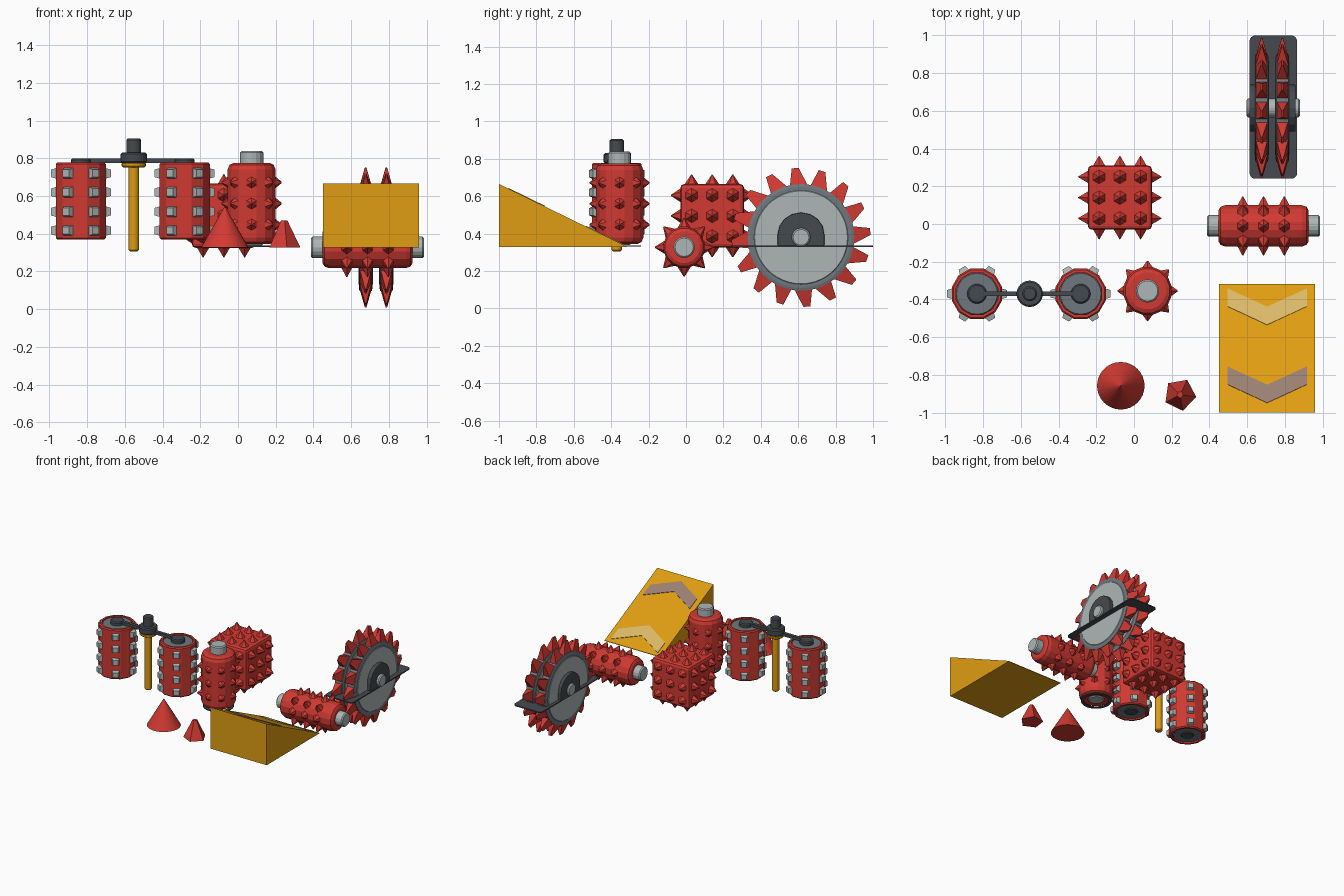
import bpy, bmesh, math
from mathutils import Matrix, Vector

if "Cube" in bpy.data.objects:
    bpy.data.objects.remove(bpy.data.objects["Cube"])

def material(name, c):
    m = bpy.data.materials.new(name)
    m.diffuse_color = (*c, 1)
    m.use_nodes = True
    m.node_tree.nodes["Principled BSDF"].inputs["Base Color"].default_value = m.diffuse_color
    return m

RED = material("red", (0.64, 0.042, 0.032))
AMBER = material("amber", (0.74, 0.34, 0.006))
LIGHT = material("light grey", (0.42, 0.47, 0.47))
MID = material("mid grey", (0.16, 0.19, 0.21))
DARK = material("dark grey", (0.06, 0.068, 0.078))
SAND = material("pale sand", (0.72, 0.49, 0.14))
MAUVE = material("mauve grey", (0.33, 0.22, 0.17))

X, Y, Z = Vector((1, 0, 0)), Vector((0, 1, 0)), Vector((0, 0, 1))

def finish(name, bm, mat, bevel=0):
    bmesh.ops.recalc_face_normals(bm, faces=bm.faces)
    me = bpy.data.meshes.new(name)
    bm.to_mesh(me)
    bm.free()
    me.materials.append(mat)
    ob = bpy.data.objects.new(name, me)
    bpy.context.collection.objects.link(ob)
    if bevel:
        mod = ob.modifiers.new("bevel", 'BEVEL')
        mod.width, mod.segments = bevel, 2
    return ob

def frame(pos, axis):
    return Matrix.Translation(pos) @ Vector(axis).to_track_quat('Z', 'Y').to_matrix().to_4x4()

def spike(bm, pos, axis, r1, r2, h, n=6, spin=0.0):
    """Cone or frustum standing on pos, pointing along axis."""
    m = frame(pos, axis) @ Matrix.Translation((0, 0, h / 2)) @ Matrix.Rotation(spin, 4, 'Z')
    bmesh.ops.create_cone(bm, cap_ends=True, segments=n, radius1=r1, radius2=r2, depth=h, matrix=m)

def lathe(name, profile, mat, pos, axis=Z, n=24, spin=0.0):
    """Closed solid of revolution from (radius, height) points."""
    bm = bmesh.new()
    rings = [[bm.verts.new((r * math.cos(spin + math.tau * i / n),
                            r * math.sin(spin + math.tau * i / n), h)) for i in range(n)]
             for r, h in profile]
    for a, b in zip(rings, rings[1:]):
        for i in range(n):
            j = (i + 1) % n
            bm.faces.new((a[i], a[j], b[j], b[i]))
    bm.faces.new(rings[0])
    bm.faces.new(rings[-1])
    bm.transform(frame(pos, axis))
    return finish(name, bm, mat)

def rod(name, r, a, b, mat, pos, axis=Z, n=24):
    c = min(0.008, (b - a) / 4)
    return lathe(name, [(r - c, a), (r, a + c), (r, b - c), (r - c, b)], mat, pos, axis, n)

def prism(name, pts, offset, mat, bevel=0):
    """Extrude a polygon of 3D points by an offset vector."""
    bm = bmesh.new()
    f = bm.faces.new([bm.verts.new(p) for p in pts])
    res = bmesh.ops.extrude_face_region(bm, geom=[f])
    bmesh.ops.translate(bm, vec=offset, verts=[v for v in res["geom"] if isinstance(v, bmesh.types.BMVert)])
    return finish(name, bm, mat, bevel)

# Spiked rollers
def roller(name, pos, axis, r, half, cap_r, cap_half, rows, tip, low_cap):
    lathe(name + "_body", [(r * .76, -half), (r * .92, -half + .01), (r, -half + .035),
                           (r, half - .035), (r * .92, half - .01), (r * .76, half)],
          RED, pos, axis, 16, math.pi / 16)
    rod(name + "_axle", cap_r, -low_cap, cap_half, LIGHT, pos, axis, 16)
    bm = bmesh.new()
    m = frame(Vector((0, 0, 0)), axis).to_3x3()
    for row in rows:
        for k in range(8):
            a = math.tau * k / 8
            d = m @ Vector((math.cos(a), math.sin(a), 0))
            spike(bm, Vector(pos) + axis * row + d * (r - .012), d, .038, .003, tip + .012)
    finish(name + "_spikes", bm, RED)

roller("lying_roller", (0.687, -0.01, 0.327), X, .112, .238, .057, .3, (-.11, 0, .11), .044, .3)
roller("standing_roller", (0.072, -0.355, 0.56), Z, .13, .215, .062, .278, (-.112, 0, .112), .03, .222)

# Thin ring under the standing roller
bm = bmesh.new()
rings = [[bm.verts.new((.072 + r * math.cos(math.tau * i / 32), -.355 + r * math.sin(math.tau * i / 32), h))
          for i in range(32)] for r, h in ((.115, .33), (.115, .337), (.092, .337), (.092, .33))]
for k in range(4):
    a, b = rings[k], rings[(k + 1) % 4]
    for i in range(32):
        j = (i + 1) % 32
        bm.faces.new((a[i], a[j], b[j], b[i]))
finish("floor_ring", bm, DARK)

# Spiked cube
centre = Vector((-.075, .14, .495))
bm = bmesh.new()
bmesh.ops.create_cube(bm, size=.34, matrix=Matrix.Translation(centre))
finish("spiked_cube", bm, RED, .02)
bm = bmesh.new()
for d, u, v in ((X, Y, Z), (Y, Z, X), (Z, X, Y)):
    for s in (-1, 1):
        for i in (-1, 0, 1):
            for j in (-1, 0, 1):
                spike(bm, centre + d * s * .165 + (u * i + v * j) * .11, d * s, .04, .002, .056)
finish("cube_spikes", bm, RED)

# Floor spikes
bm = bmesh.new()
spike(bm, Vector((-.07, -.858, .328)), Z, .126, .002, .215, 32)
finish("round_floor_spike", bm, RED)
bm = bmesh.new()
spike(bm, Vector((.244, -.905, .328)), Z, .087, .018, .143, 5, math.radians(10))
finish("five_sided_floor_spike", bm, RED)

# Ramp with two chevron plates
RX0, RX1, RY0, RY1, RZ0, RZ1 = .452, .96, -1.0, -.318, .328, .665
prism("ramp", [(RX0, RY0, RZ0), (RX0, RY1, RZ0), (RX0, RY1, RZ0 + .004), (RX0, RY0, RZ1)],
      (RX1 - RX0, 0, 0), AMBER)

def chevron(name, y, mat):
    pts = []
    for x, dy in ((.495, 0), (.706, -.097), (.918, 0), (.918, -.095), (.706, -.193), (.495, -.095)):
        t = (y + dy - RY0) / (RY1 - RY0)
        pts.append((x, y + dy, RZ1 + (RZ0 + .004 - RZ1) * t - .002))
    prism(name, pts, (0, .002, .005), mat)

chevron("low_chevron", -.343, SAND)
chevron("high_chevron", -.757, MAUVE)

# Twin swinging drums
DY = -.37
for side, x in (("left", -.833), ("right", -.283)):
    p = (x, DY, 0)
    # Hollow-ended shell with recessed end discs
    lathe(side + "_drum", [(.115, .385), (.115, .37), (.13, .37), (.138, .378), (.138, .769),
                           (.13, .777), (.115, .777), (.115, .762)], RED, p, Z, 12, math.pi / 12)
    rod(side + "_drum_disc", .116, .378, .77, MID, p)
    rod(side + "_drum_hub", .052, .372, .80, DARK, p)
    bm = bmesh.new()
    for k in range(6):
        a = math.tau * k / 6
        d = Vector((math.cos(a), math.sin(a), 0))
        for z in (.72, .62, .517, .417):
            spike(bm, Vector((x, DY, z)) + d * .125, d, .042, .028, .034, 4, math.pi / 4)
    finish(side + "_drum_studs", bm, LIGHT)
bm = bmesh.new()
bmesh.ops.create_cube(bm, size=1, matrix=Matrix.Translation((-.558, DY, .788)) @ Matrix.Diagonal((.55, .026, .024, 1)))
finish("drum_arm", bm, DARK)
post = (-.553, DY, 0)
rod("post", .027, .305, .76, AMBER, post, n=16)
rod("post_collar", .064, .752, .778, AMBER, post)
rod("post_clamp", .07, .775, .83, DARK, post)
rod("post_cap", .039, .82, .905, DARK, post)

# Twin saw blades
CY, CZ = .615, .38
for side, x in (("left", .677), ("right", .787)):
    c = (x, CY, CZ)
    lathe(side + "_blade_rim", [(.27, -.036), (.285, -.032), (.285, .032), (.27, .036)], MID, c, X, 48)
    rod(side + "_blade_disc", .256, -.039, .039, LIGHT, c, X, 48)
    # Slanted teeth tapering to a thin outer edge
    bm = bmesh.new()
    for k in range(16):
        a = math.tau * k / 16 + math.radians(2)
        pts = []
        for r, da, w in ((.27, -.19, .034), (.27, .19, .034), (.372, .10, .004), (.372, .0, .004)):
            for s in (-1, 1):
                pts.append(bm.verts.new((x + s * w, CY + r * math.cos(a + da), CZ + r * math.sin(a + da))))
        n = [pts[i] for i in range(8)]
        for q in ((0, 2, 4, 6), (1, 3, 5, 7), (0, 1, 3, 2), (2, 3, 5, 4), (4, 5, 7, 6), (6, 7, 1, 0)):
            bm.faces.new([n[i] for i in q])
    finish(side + "_blade_teeth", bm, RED)
rod("blade_axle", .05, -.135, .148, LIGHT, (.732, CY, CZ), X)

# Base plate with rounded corners, and arched bearing blocks
corner = []
for cx, cy, a0 in ((.835, .97, 0), (.643, .97, 90), (.643, .27, 180), (.835, .27, 270)):
    for k in range(5):
        a = math.radians(a0 + 22.5 * k)
        corner.append((cx + .03 * math.cos(a), cy + .03 * math.sin(a), .328))
prism("saw_base_plate", corner, (0, 0, .009), DARK)
for side, x0 in (("left", .612), ("right", .822)):
    arch = [(x0, CY + .125, .334), (x0, CY - .125, .334)]
    for k in range(9):
        a = math.pi - math.pi * k / 8
        arch.append((x0, CY + .125 * math.cos(a), .395 + .118 * math.sin(a)))
    prism(side + "_bearing_block", arch, (.035, 0, 0), DARK, .006)
